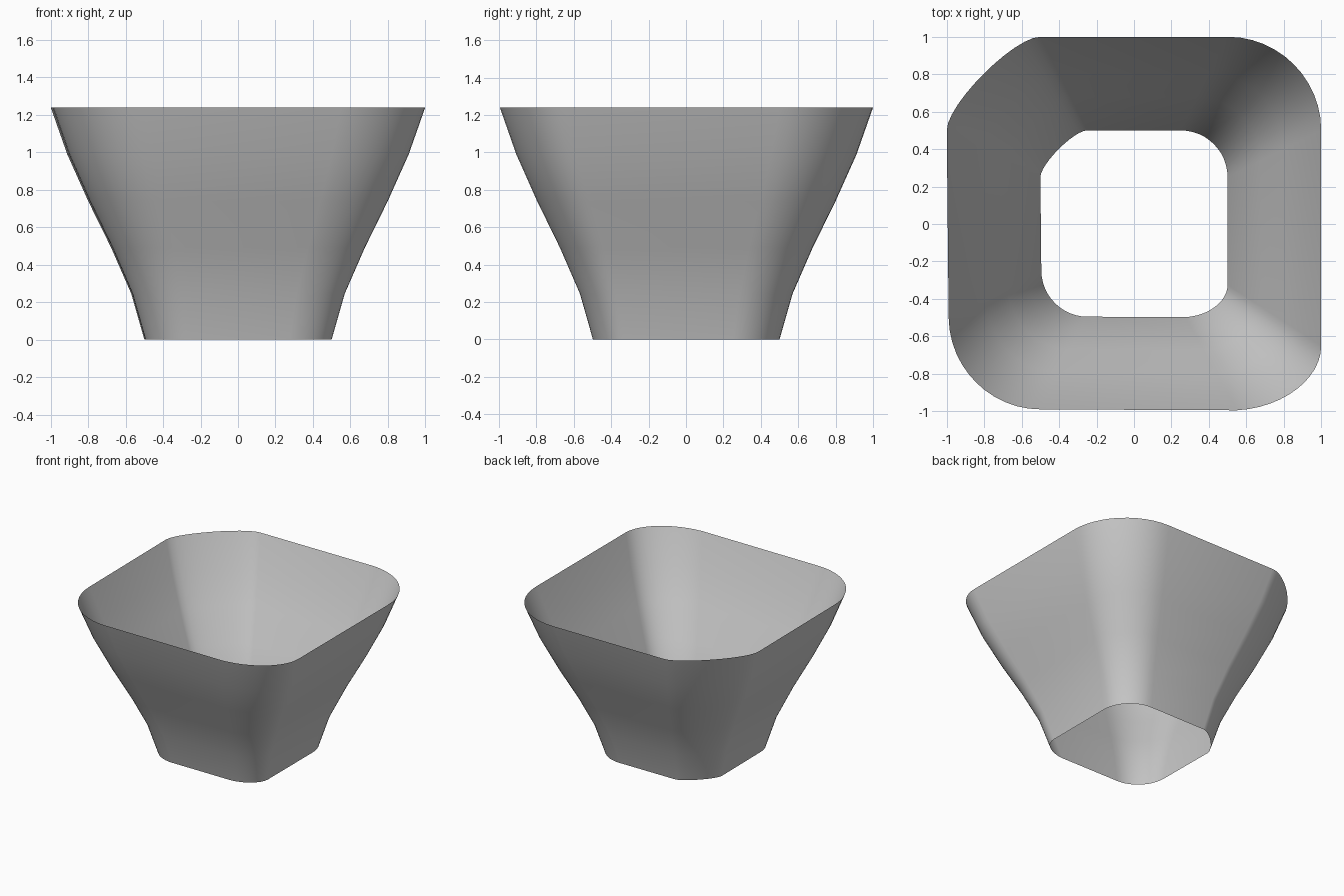
import bpy
import bmesh
from mathutils import Vector
from mathutils.geometry import interpolate_bezier

if "Cube" in bpy.data.objects:
    bpy.data.objects.remove(bpy.data.objects["Cube"])

# Height / half-width profile of the flared wall
PROFILE = [(0, 0.5), (0.245, 0.57), (0.49, 0.677), (0.74, 0.80), (0.99, 0.912), (1.24, 1.0)]

# Corners of the rounded-square section: start, end, sharp corner, handle fraction
CORNERS = [
    ((1, 0.5), (0.5, 1), (1, 1), 0.55),
    ((-0.5, 1), (-1, 0.5), (-1, 1), 0.28),
    ((-0.99, -0.5), (-0.5, -0.99), (-0.985, -0.99), 0.55),
    ((0.55, -0.995), (1, -0.65), (1, -0.97), 0.55),
]


def section():
    points = []
    for start, end, corner, k in CORNERS:
        a, b, c = (Vector((*p, 0)) for p in (start, end, corner))
        points += interpolate_bezier(a, a.lerp(c, k), b.lerp(c, k), b, 13)
    return points


# Open flared shell, lofted ring by ring
bm = bmesh.new()
outline = section()
rings = [[bm.verts.new((p.x * s, p.y * s, z)) for p in outline] for z, s in PROFILE]
n = len(outline)
for low, high in zip(rings, rings[1:]):
    for i in range(n):
        j = (i + 1) % n
        bm.faces.new((low[i], low[j], high[j], high[i]))
for f in bm.faces:
    f.smooth = True
mesh = bpy.data.meshes.new("flared_shell")
bm.to_mesh(mesh)
bm.free()
shell = bpy.data.objects.new("flared_shell", mesh)
bpy.context.collection.objects.link(shell)
